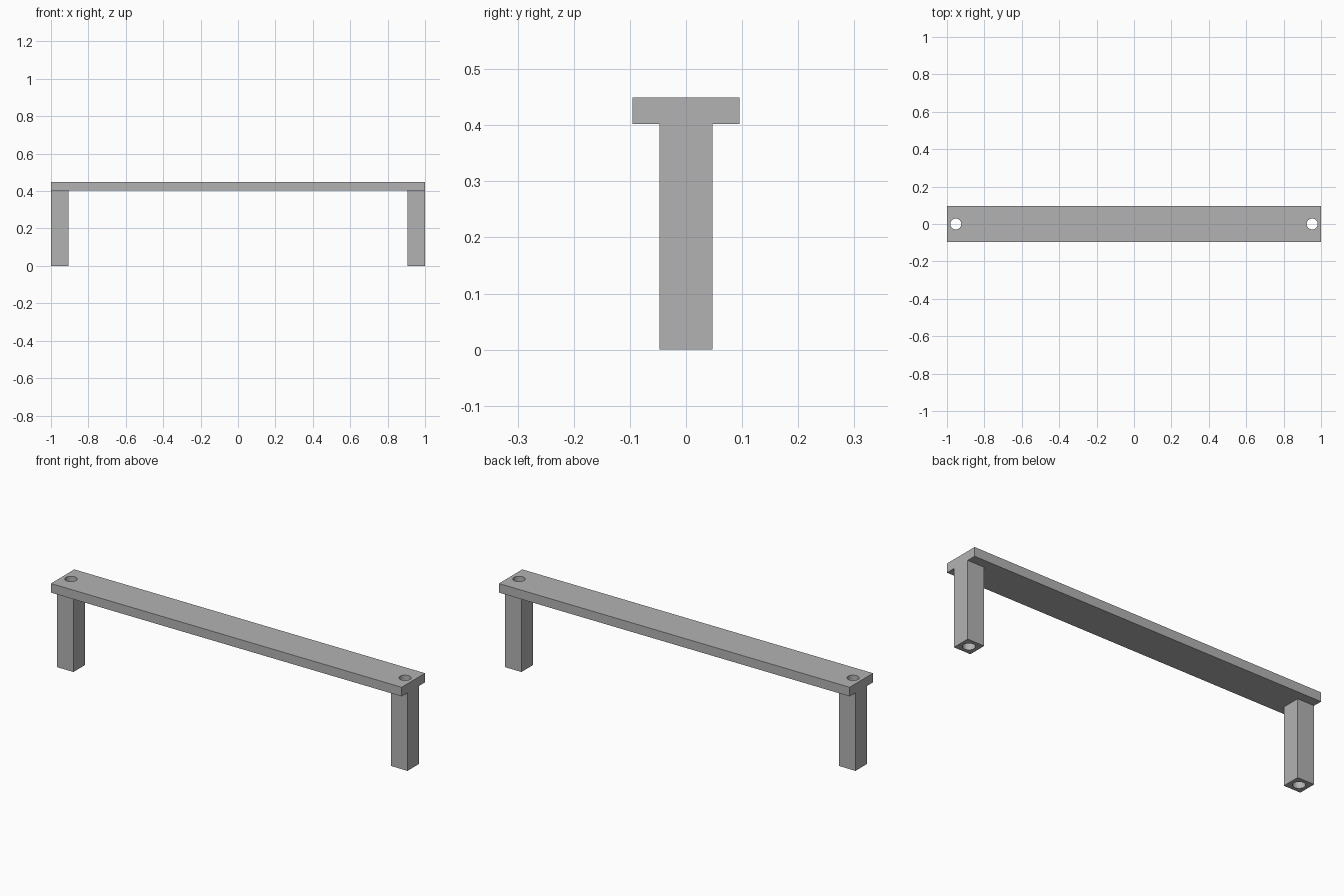
import bpy

if "Cube" in bpy.data.objects:
    bpy.data.objects.remove(bpy.data.objects["Cube"], do_unlink=True)

LEG = 0.095        # leg thickness
BAR_WIDTH = 0.19
BAR_BOTTOM, BAR_TOP = 0.402, 0.449
HOLE_RADIUS = 0.029
LEG_X = 1 - LEG / 2

grey = bpy.data.materials.new("plain_grey")
grey.use_nodes = True
colour = (0.45, 0.45, 0.45, 1)
grey.diffuse_color = colour
grey.node_tree.nodes["Principled BSDF"].inputs["Base Color"].default_value = colour


def box(name, x, width, depth, bottom, top):
    bpy.ops.mesh.primitive_cube_add(size=1, location=(x, 0, (bottom + top) / 2))
    ob = bpy.context.object
    ob.name = name
    ob.scale = (width, depth, top - bottom)
    bpy.ops.object.transform_apply(location=True, scale=True, rotation=False)
    ob.data.materials.append(grey)
    return ob


def drill(ob, x):
    # vertical through hole
    bpy.ops.mesh.primitive_cylinder_add(vertices=48, radius=HOLE_RADIUS, depth=2,
                                        location=(x, 0, 0))
    cutter = bpy.context.object
    cutter.hide_render = True
    cutter.data.materials.append(grey)
    mod = ob.modifiers.new("hole", "BOOLEAN")
    mod.operation = "DIFFERENCE"
    mod.solver = "EXACT"
    mod.object = cutter
    bpy.context.view_layer.objects.active = ob
    bpy.ops.object.modifier_apply(modifier=mod.name)
    bpy.data.objects.remove(cutter, do_unlink=True)


# Top bar and the two legs, drilled on the same axes
bar = box("top_bar", 0, 2, BAR_WIDTH, BAR_BOTTOM, BAR_TOP)
parts = [bar]
for name, side in (("left_leg", 1), ("right_leg", -1)):
    leg = box(name, side * LEG_X, LEG, LEG, 0, BAR_BOTTOM)
    drill(leg, side * LEG_X)
    drill(bar, side * LEG_X)
    parts.append(leg)

# Smooth hole walls, sharp edges elsewhere
for ob in parts:
    bpy.ops.object.select_all(action="DESELECT")
    ob.select_set(True)
    bpy.context.view_layer.objects.active = ob
    bpy.ops.object.shade_smooth_by_angle()
